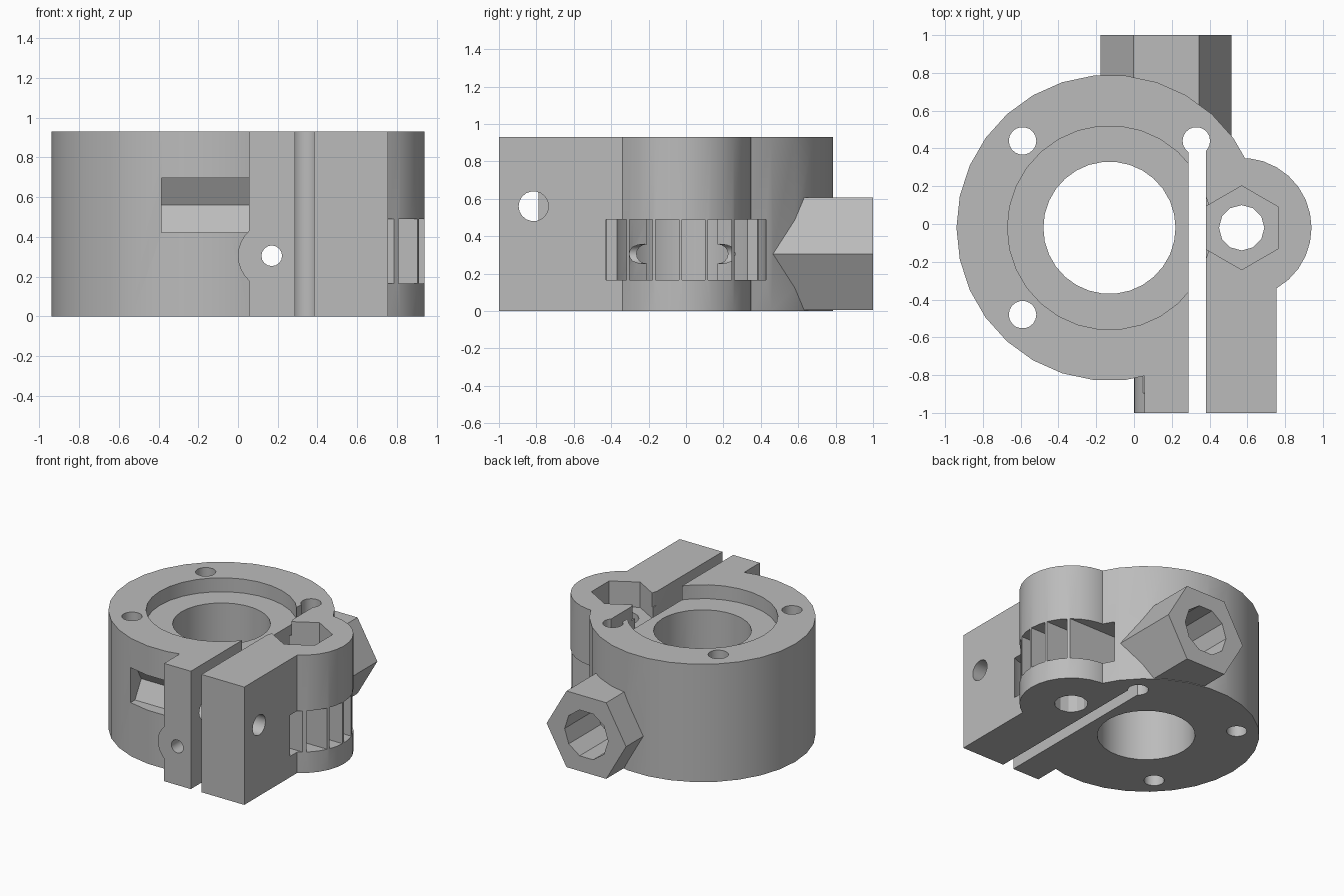
import bpy, bmesh
from math import cos, sin, pi

if "Cube" in bpy.data.objects:
    bpy.data.objects.remove(bpy.data.objects["Cube"], do_unlink=True)

gray = bpy.data.materials.new("plain gray")
gray.use_nodes = True
COLOR = (0.5, 0.5, 0.5, 1)
gray.diffuse_color = COLOR
gray.node_tree.nodes["Principled BSDF"].inputs["Base Color"].default_value = COLOR


def finish(name, bm):
    bmesh.ops.recalc_face_normals(bm, faces=bm.faces)
    mesh = bpy.data.meshes.new(name)
    bm.to_mesh(mesh)
    bm.free()
    mesh.materials.append(gray)
    ob = bpy.data.objects.new(name, mesh)
    bpy.context.collection.objects.link(ob)
    return ob


def prism(name, axis, center, r, span, n=30, phase=0.0):
    """Regular prism along an axis; center holds the two other coordinates."""
    bm = bmesh.new()
    rings = []
    for a in span:
        ring = []
        for i in range(n):
            t = phase + 2 * pi * i / n
            p = [center[0] + r * cos(t), center[1] + r * sin(t)]
            p.insert("xyz".index(axis), a)
            ring.append(bm.verts.new(p))
        rings.append(ring)
        bm.faces.new(ring)
    for i in range(n):
        j = (i + 1) % n
        bm.faces.new((rings[0][i], rings[0][j], rings[1][j], rings[1][i]))
    return finish(name, bm)


def box(name, xs, ys, zs):
    bm = bmesh.new()
    bmesh.ops.create_cube(bm, size=1)
    for v in bm.verts:
        v.co = [s[0] if c < 0 else s[1] for c, s in zip(v.co, (xs, ys, zs))]
    return finish(name, bm)


def combine(target, tool, operation):
    mod = target.modifiers.new("join", "BOOLEAN")
    mod.operation, mod.object, mod.solver = operation, tool, "EXACT"
    bpy.ops.object.select_all(action="DESELECT")
    bpy.context.view_layer.objects.active = target
    target.select_set(True)
    bpy.ops.object.modifier_apply(modifier=mod.name)
    bpy.data.objects.remove(tool, do_unlink=True)


H = 0.93
ring_c, lobe_c = (-0.13, -0.02), (0.57, -0.02)
path_c, screw_c = (0.17, 0.305), (-0.815, 0.56)
through = (-0.1, H + 0.1)

# Solid parts: ring, bearing lobe, clamp jaws, feed boss, hexagonal inlet
body = prism("clamp_body", "z", ring_c, 0.81, (0, H))
for part in (
    prism("lobe", "z", lobe_c, 0.37, (0, H)),
    box("outer_jaw", (0.3, 0.755), (-1, -0.02), (0, H)),
    box("inner_jaw", (0.055, 0.35), (-1, -0.4), (0, H)),
    prism("feed_boss", "y", path_c, 0.17, (-1, -0.5)),
    prism("hex_inlet", "y", path_c, 0.347, (0.4, 1), 6),
):
    combine(body, part, "UNION")

# Bearing recess, leaving thin support ribs between its windows
recess = prism("recess", "z", lobe_c, 0.45, (0.165, 0.49))
for i in range(5):
    y = -0.31 + 0.14 * i
    rib = box("rib", (0.38, 1.2), (y - 0.008, y + 0.008), (0, H))
    combine(recess, rib, "DIFFERENCE")

# Bores, holes, nut pockets and the clamping slot
cutters = [
    recess,
    prism("bore", "z", ring_c, 0.35, through),
    prism("counterbore", "z", ring_c, 0.54, (H - 0.11, H + 0.1)),
    prism("lobe_hole", "z", lobe_c, 0.12, through, 12),
    prism("lobe_nut", "z", lobe_c, 0.222, (H - 0.2, H + 0.1), 6, pi / 6),
    box("slot", (0.288, 0.382), (-1.2, 0.42), through),
    prism("feed_path", "y", path_c, 0.052, (-1.2, 1.2), 16),
    prism("inlet_hole", "y", path_c, 0.19, (0.6, 1.2), 10),
    prism("clamp_screw", "x", screw_c, 0.08, (0, 1.2), 18),
    prism("clamp_nut", "x", screw_c, 0.159, (-0.385, 0.055), 6),
]
for c in ((-0.59, 0.44), (-0.59, -0.48), (0.33, 0.44)):
    cutters.append(prism("mount_hole", "z", c, 0.073, through, 18))
for cutter in cutters:
    combine(body, cutter, "DIFFERENCE")

bpy.ops.object.select_all(action="DESELECT")
body.select_set(True)
bpy.context.view_layer.objects.active = body
bpy.ops.object.shade_smooth_by_angle(angle=pi / 7)
